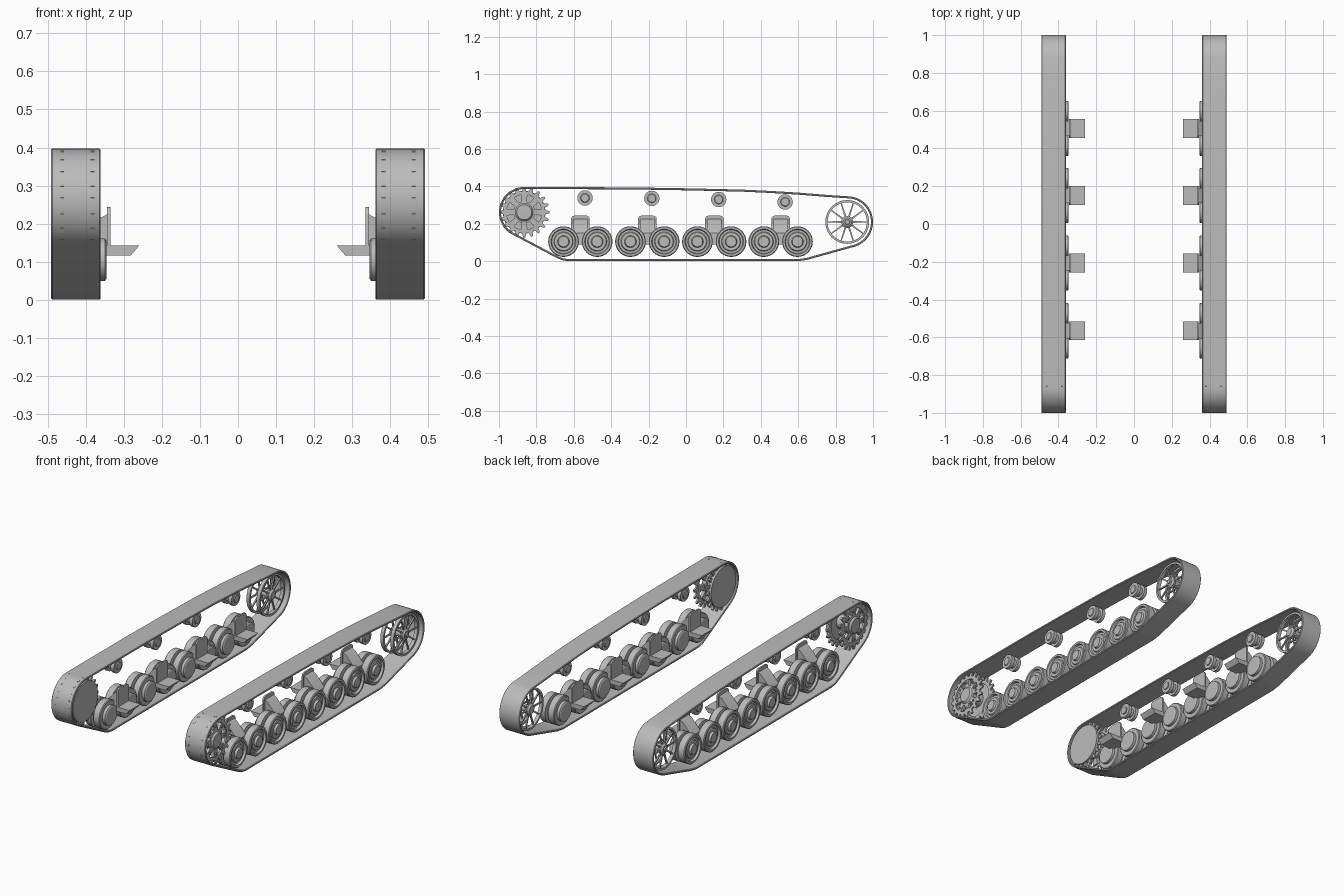
import bpy, bmesh
from math import sin, cos, pi, radians
from mathutils import Vector

cube = bpy.data.objects.get("Cube")
if cube:
    bpy.data.objects.remove(cube)

steel = bpy.data.materials.new("plain grey steel")
steel.use_nodes = True
GREY = (0.5, 0.5, 0.5, 1)
steel.diffuse_color = GREY
steel.node_tree.nodes["Principled BSDF"].inputs["Base Color"].default_value = GREY
parts = []


def finish(name, bm):
    """Turn a bmesh of the left side into an object mirrored to the right."""
    bmesh.ops.recalc_face_normals(bm, faces=bm.faces)
    mesh = bpy.data.meshes.new(name)
    bm.to_mesh(mesh)
    bm.free()
    mesh.materials.append(steel)
    obj = bpy.data.objects.new(name, mesh)
    bpy.context.collection.objects.link(obj)
    obj.modifiers.new("other_side", 'MIRROR').use_axis[0] = True
    parts.append(obj)
    return obj


def circle(y, z, r, n, start=0.0):
    return [(y + r * cos(start + 2 * pi * i / n), z + r * sin(start + 2 * pi * i / n))
            for i in range(n)]


def lathe(bm, profile, y, z, n=32, closed=False):
    """Spin a profile of (x, radius) pairs about an axle."""
    rings = []
    for x, r in profile:
        if r == 0:
            rings.append([bm.verts.new((x, y, z))] * n)
        else:
            rings.append([bm.verts.new((x, *p)) for p in circle(y, z, r, n)])
    pairs = list(zip(rings, rings[1:]))
    if closed:
        pairs.append((rings[-1], rings[0]))
    for a, b in pairs:
        for i in range(n):
            j = (i + 1) % n
            bm.faces.new(dict.fromkeys((a[i], a[j], b[j], b[i])))


def band(bm, outer, inner, x0, x1):
    """Closed strip between two (y, z) loops of equal count."""
    loops = [[bm.verts.new((x, *p)) for p in loop]
             for loop, x in ((outer, x0), (outer, x1), (inner, x1), (inner, x0))]
    n = len(outer)
    for k in range(4):
        a, b = loops[k], loops[(k + 1) % 4]
        for i in range(n):
            j = (i + 1) % n
            bm.faces.new((a[i], a[j], b[j], b[i]))


def prism(bm, points, axis, a, b):
    """Extrude an outline: (y, z) along x, or (x, z) along y."""
    place = (lambda p, t: (t, *p)) if axis == 'x' else (lambda p, t: (p[0], t, p[1]))
    lo = [bm.verts.new(place(p, a)) for p in points]
    hi = [bm.verts.new(place(p, b)) for p in points]
    bm.faces.new(lo)
    bm.faces.new(hi)
    for i in range(len(points)):
        j = (i + 1) % len(points)
        bm.faces.new((lo[i], lo[j], hi[j], hi[i]))


def spokes(bm, y, z, r0, r1, w0, w1, count, x0, x1):
    for i in range(count):
        d = Vector((cos(2 * pi * i / count), sin(2 * pi * i / count)))
        s = Vector((-d.y, d.x))
        c = Vector((y, z))
        prism(bm, [c + d * r0 - s * w0, c + d * r1 - s * w1,
                   c + d * r1 + s * w1, c + d * r0 + s * w0], 'x', x0, x1)


def arc(y, z, r, a0, a1, n):
    return [(y + r * cos(radians(a0 + (a1 - a0) * i / n)),
             z + r * sin(radians(a0 + (a1 - a0) * i / n))) for i in range(n + 1)]


SPROCKET = (-0.865, 0.262)
IDLER = (0.862, 0.21)

# track belt
path = [Vector(p) for p in
        [(-0.70, 0.022), (-0.665, 0.006), (-0.63, 0), (0.60, 0), (0.65, 0.008)]
        + arc(*IDLER, 0.138, -72, 80, 20)
        + [(0.75, 0.355), (0.6, 0.367), (0.45, 0.376), (0.3, 0.383),
           (0.0, 0.39), (-0.3, 0.395)]
        + arc(*SPROCKET, 0.135, 90, 242, 20)]
inside = []
for i, p in enumerate(path):
    d0 = (p - path[i - 1]).normalized()
    d1 = (path[(i + 1) % len(path)] - p).normalized()
    t = (d0 + d1).normalized()
    inside.append(p + Vector((-t.y, t.x)) * 0.011)
bm = bmesh.new()
band(bm, path, inside, 0.361, 0.491)
belt = finish("track_belt", bm)
bevel = belt.modifiers.new("soft_edge", 'BEVEL')
bevel.width, bevel.segments, bevel.angle_limit = 0.003, 1, radians(60)

# drive sprocket: two toothed rings, spoked face, drum, closed inner disc
TEETH = 20
teeth, root = [], []
for i in range(TEETH):
    for f, r in ((-0.32, 0.112), (-0.14, 0.136), (0.14, 0.136), (0.32, 0.112)):
        a = 2 * pi * (i + f) / TEETH
        for loop, radius in ((teeth, r), (root, 0.094)):
            loop.append((SPROCKET[0] + radius * cos(a), SPROCKET[1] + radius * sin(a)))
bm = bmesh.new()
for x in (0.382, 0.462):
    band(bm, teeth, root, x - 0.005, x + 0.005)
finish("sprocket_teeth", bm)
bm = bmesh.new()
spokes(bm, *SPROCKET, 0.04, 0.098, 0.012, 0.018, 8, 0.448, 0.464)
finish("sprocket_spokes", bm)
bm = bmesh.new()
lathe(bm, [(0.38, 0), (0.38, 0.04), (0.44, 0.04), (0.44, 0.058), (0.464, 0.058),
           (0.466, 0.048), (0.476, 0.04), (0.478, 0)], *SPROCKET)
finish("sprocket_hub", bm)
bm = bmesh.new()
lathe(bm, [(0.366, 0), (0.366, 0.114), (0.377, 0.114), (0.377, 0)], *SPROCKET, 40)
finish("sprocket_inner_disc", bm)
bm = bmesh.new()
for p in circle(*SPROCKET, 0.079, 8, 0):
    lathe(bm, [(0.46, 0.007), (0.469, 0.007), (0.469, 0)], *p, 6)
finish("sprocket_bolts", bm)

# idler wheel: two rims with thin spokes on one axle
bm = bmesh.new()
for x in (0.385, 0.448):
    lathe(bm, [(x, 0.117), (x + 0.02, 0.117), (x + 0.02, 0.105), (x, 0.105)],
          *IDLER, 40, True)
finish("idler_rims", bm)
bm = bmesh.new()
for x in (0.391, 0.454):
    spokes(bm, *IDLER, 0.02, 0.108, 0.005, 0.003, 10, x, x + 0.008)
finish("idler_spokes", bm)
bm = bmesh.new()
lathe(bm, [(0.378, 0), (0.378, 0.022), (0.388, 0.032), (0.402, 0.032), (0.405, 0.02),
           (0.447, 0.02), (0.45, 0.032), (0.464, 0.032), (0.472, 0.022),
           (0.472, 0.014), (0.478, 0.012), (0.478, 0)], *IDLER, 24)
finish("idler_hub", bm)

# road wheels, four pairs, and their suspension bogies
BOGIES = (-0.565, -0.207, 0.151, 0.506)
wheels, brackets, arms, shelves = (bmesh.new() for _ in range(4))
for y in BOGIES:
    for side in (-1, 1):
        lathe(wheels, [(0.346, 0), (0.346, 0.05), (0.35, 0.056), (0.366, 0.056),
                       (0.366, 0.078), (0.37, 0.082), (0.405, 0.082), (0.408, 0.062),
                       (0.42, 0.062), (0.423, 0.082), (0.46, 0.082), (0.464, 0.078),
                       (0.464, 0.067), (0.452, 0.063), (0.452, 0.052), (0.458, 0.048),
                       (0.458, 0.032), (0.47, 0.028), (0.47, 0)],
              y + side * 0.09, 0.105)
    # arched upright with a sloping body behind it
    arch = ([(y - 0.05, 0.125), (y + 0.05, 0.125)] + arc(y + 0.03, 0.224, 0.02, 0, 90, 4)
            + arc(y - 0.03, 0.224, 0.02, 90, 180, 4))
    prism(brackets, arch, 'x', 0.335, 0.344)
    prism(brackets, [(0.343, 0.225), (0.362, 0.215), (0.42, 0.15), (0.42, 0.118),
                     (0.343, 0.118)], 'y', y - 0.04, y + 0.04)
    prism(arms, [(y - 0.09, 0.09), (y + 0.09, 0.09), (y + 0.09, 0.12),
                 (y - 0.09, 0.12)], 'x', 0.405, 0.425)
    prism(shelves, [(0.26, 0.142), (0.345, 0.142), (0.345, 0.116), (0.282, 0.116)],
          'y', y - 0.05, y + 0.05)
finish("road_wheels", wheels)
finish("bogie_brackets", brackets)
finish("bogie_arms", arms)
finish("mounting_shelves", shelves)

# return rollers under the upper run
bm = bmesh.new()
for y, z in ((-0.54, 0.338), (-0.183, 0.336), (0.175, 0.33), (0.53, 0.317)):
    lathe(bm, [(0.378, 0), (0.378, 0.022), (0.385, 0.022), (0.385, 0.041), (0.405, 0.041),
               (0.405, 0.026), (0.43, 0.026), (0.43, 0.041), (0.45, 0.041), (0.45, 0.024),
               (0.455, 0.021), (0.455, 0)], y, z, 24)
finish("return_rollers", bm)

bpy.ops.object.select_all(action='DESELECT')
for obj in parts:
    obj.select_set(True)
bpy.context.view_layer.objects.active = parts[0]
bpy.ops.object.shade_smooth_by_angle(angle=radians(30))
